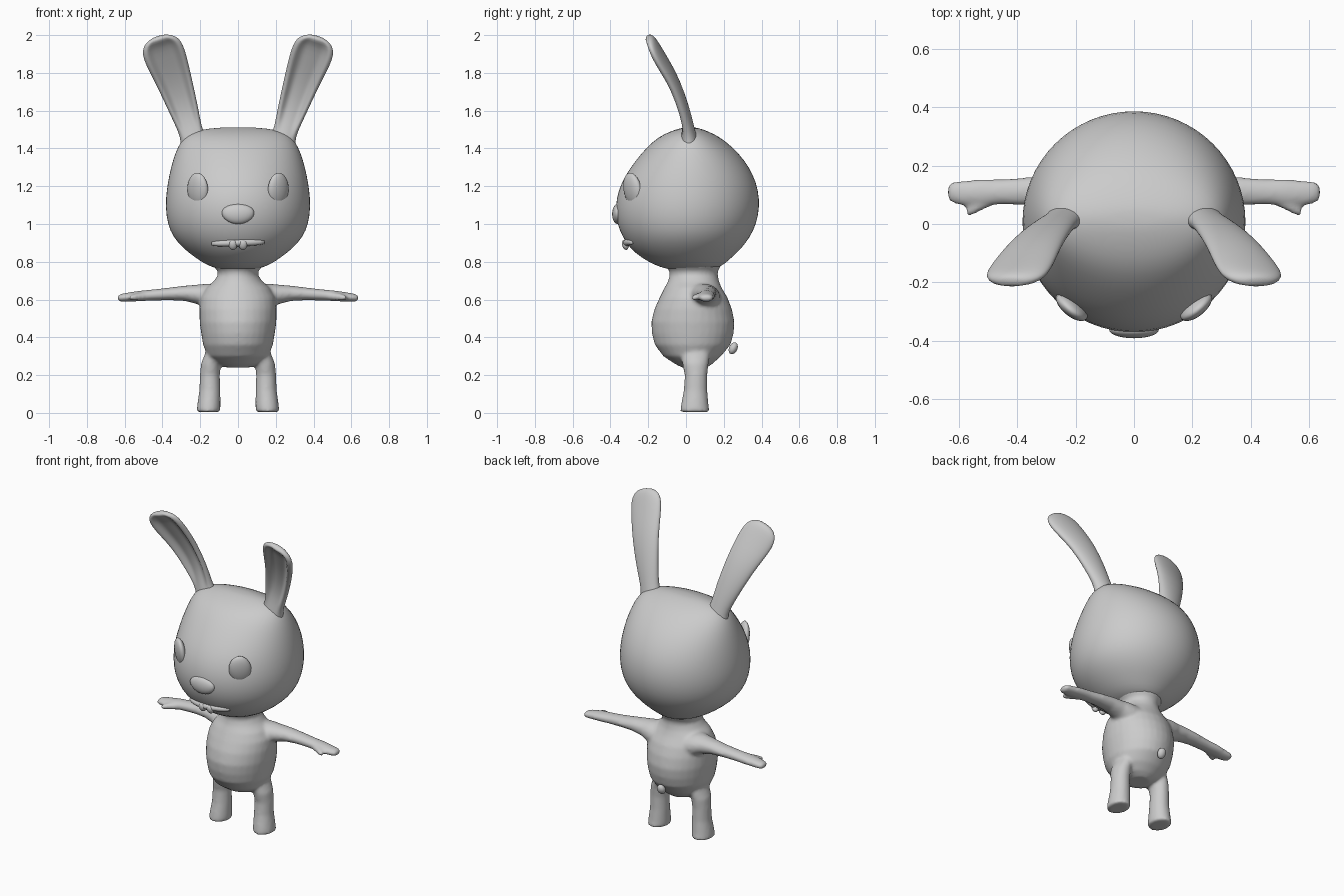
import bpy, bmesh, math
from mathutils import Vector, Matrix

if "Cube" in bpy.data.objects:
    bpy.data.objects.remove(bpy.data.objects["Cube"])

grey = bpy.data.materials.new("soft grey")
grey.diffuse_color = (0.6, 0.6, 0.6, 1)
grey.use_nodes = True
grey.node_tree.nodes["Principled BSDF"].inputs["Base Color"].default_value = grey.diffuse_color


def finish(name, bm):
    bmesh.ops.recalc_face_normals(bm, faces=bm.faces[:])
    me = bpy.data.meshes.new(name)
    bm.to_mesh(me)
    bm.free()
    for p in me.polygons:
        p.use_smooth = True
    me.materials.append(grey)
    ob = bpy.data.objects.new(name, me)
    bpy.context.collection.objects.link(ob)
    return ob


def loft(bm, rings):
    """Skin a list of equal rings and cap both ends."""
    loops = [[bm.verts.new(p) for p in r] for r in rings]
    n = len(loops[0])
    for a, b in zip(loops, loops[1:]):
        for i in range(n):
            j = (i + 1) % n
            bm.faces.new((a[i], a[j], b[j], b[i]))
    bm.faces.new(loops[0])
    bm.faces.new(loops[-1])


def ring(c, u, v, n=24):
    c, u, v = Vector(c), Vector(u), Vector(v)
    return [c + u * math.cos(2 * math.pi * i / n) + v * math.sin(2 * math.pi * i / n)
            for i in range(n)]


def level(z, w, front, back, x=0, n=32):
    """Horizontal oval from its half width and its front and back y."""
    return ring((x, (front + back) / 2, z), (w, 0, 0), (0, (back - front) / 2, 0), n)


def ellipsoid(name, loc, size, rot=(0, 0, 0)):
    bm = bmesh.new()
    bmesh.ops.create_uvsphere(bm, u_segments=24, v_segments=14, radius=1)
    bm.transform(Matrix.Diagonal((*size, 1)))
    ob = finish(name, bm)
    ob.location, ob.rotation_euler = loc, rot
    return ob


def subdivide(ob):
    ob.modifiers.new("smooth", 'SUBSURF').levels = 1
    ob.modifiers["smooth"].render_levels = 1


# Head: z, half width, front y, back y
HEAD = [(.758, .05, -.04, .09), (.762, .11, -.11, .16), (.785, .17, -.17, .20),
        (.82, .225, -.235, .24), (.87, .29, -.297, .295), (.93, .345, -.337, .34),
        (1.0, .375, -.367, .375), (1.09, .387, -.377, .392), (1.18, .38, -.36, .385),
        (1.26, .366, -.322, .358), (1.34, .346, -.265, .31), (1.41, .32, -.205, .245),
        (1.46, .287, -.147, .18), (1.49, .235, -.085, .12), (1.507, .15, -.03, .07),
        (1.512, .06, 0, .04)]
bm = bmesh.new()
loft(bm, [level(*h) for h in HEAD])
subdivide(finish("head", bm))

# Body: torso, neck, arms and legs fused into one skin
bm = bmesh.new()
TORSO = [(.24, .06, -.02, .11), (.26, .115, -.06, .14), (.30, .16, -.12, .185),
         (.36, .185, -.165, .235), (.42, .195, -.18, .252), (.48, .203, -.184, .257),
         (.55, .205, -.167, .243), (.61, .198, -.14, .22), (.66, .17, -.115, .19),
         (.695, .13, -.096, .175), (.73, .106, -.086, .168), (.755, .11, -.09, .17),
         (.785, .14, -.12, .19)]
loft(bm, [level(*t) for t in TORSO])
# x, y, z, half depth, half height
ARM = [(.08, .09, .60, .10, .08), (.16, .095, .615, .085, .07), (.21, .10, .627, .068, .053),
       (.28, .108, .633, .056, .041), (.36, .112, .630, .049, .034), (.45, .110, .624, .044, .030),
       (.52, .108, .619, .046, .028), (.58, .106, .613, .044, .025), (.62, .108, .609, .038, .021),
       (.638, .109, .607, .024, .014)]
THUMB = [(.47, .09, .619, .022, .020), (.52, .066, .615, .019, .019),
         (.555, .047, .611, .019, .018), (.575, .040, .609, .011, .011)]
LEG = [(.004, .056, -.024, .118), (.01, .063, -.031, .124), (.04, .062, -.027, .12),
       (.12, .056, -.012, .113), (.20, .053, -.007, .113), (.26, .053, -.02, .12),
       (.34, .045, -.03, .13)]
for s in (-1, 1):
    for limb in (ARM, THUMB):
        loft(bm, [ring((s * x, y, z), (0, d, 0), (0, 0, h), 16) for x, y, z, d, h in limb])
    loft(bm, [level(z, w, f, b, s * (.155 - .03 * min(1, max(0, (z - .2) / .14)) ** 2
                                     - .008 * min(1, z / .12) + .002), 20)
              for z, w, f, b in LEG])
body = finish("body", bm)
m = body.modifiers.new("fuse", 'REMESH')
m.mode, m.voxel_size, m.use_smooth_shade = 'VOXEL', .01, True
m = body.modifiers.new("soften", 'SMOOTH')
m.factor, m.iterations = .5, 7

# Ears: x, y, z, half width, half thickness, groove depth
EAR = [(.225, .02, 1.39, .085, .055, 0), (.238, .015, 1.45, .066, .045, 0),
       (.253, .008, 1.50, .062, .038, .2), (.285, -.014, 1.60, .077, .036, 1),
       (.335, -.066, 1.75, .094, .036, 1), (.372, -.125, 1.85, .108, .036, 1),
       (.395, -.16, 1.91, .112, .035, 1), (.410, -.181, 1.95, .103, .032, .8),
       (.418, -.194, 1.977, .077, .027, .2), (.423, -.202, 1.992, .035, .016, 0)]
for s, side in ((-1, "left"), (1, "right")):
    rings = []
    for k, (x, y, z, w, d, g) in enumerate(EAR):
        a, b = EAR[max(k - 1, 0)], EAR[min(k + 1, len(EAR) - 1)]
        along = Vector(b[:3]) - Vector(a[:3])
        across = Vector((along.z, 0, -along.x)).normalized()
        thick = along.cross(across).normalized()
        if thick.y < 0:
            thick = -thick
        pts = []
        for i in range(28):
            t = 2 * math.pi * i / 28
            u, v = math.cos(t), math.sin(t)
            if v < 0:  # hollow on the front, inside a rounded rim
                v += g * 1.15 * max(0, min(1, (.8 - abs(u)) / .3))
            p = Vector((x, y, z)) + across * (w * u) + thick * (d * v)
            pts.append(Vector((p.x * s, p.y, p.z)))
        rings.append(pts)
    bm = bmesh.new()
    loft(bm, rings)
    subdivide(finish(side + "_ear", bm))

    # Eye and front tooth on the same side
    ellipsoid(side + "_eye", (s * .213, -.283, 1.182), (.066, .03, .09),
              (math.radians(8), math.radians(-7 * s), math.radians(38 * s)))
    ellipsoid(side + "_tooth", (s * .027, -.322, .889), (.022, .016, .027),
              (math.radians(20), 0, 0))

# Nose, wider towards its top
nose = ellipsoid("nose", (0, -.362, 1.053), (.085, .029, .053))
for v in nose.data.vertices:
    v.co.x *= 1 + 2 * v.co.z

# Mouth bar bent around the face
bm = bmesh.new()
bar = []
for i in range(13):
    x = -.14 + .28 * i / 12
    r = .018 * max(.3, math.sqrt(1 - (x / .145) ** 2) ** .5)
    bar.append(ring((x, -.318 + 1.75 * x * x, .9 + .03 * x), (0, r, 0), (0, 0, r), 12))
loft(bm, bar)
finish("mouth", bm)

# Tail
ellipsoid("tail", (0, .25, .342), (.026, .022, .033), (math.radians(-25), 0, 0))
